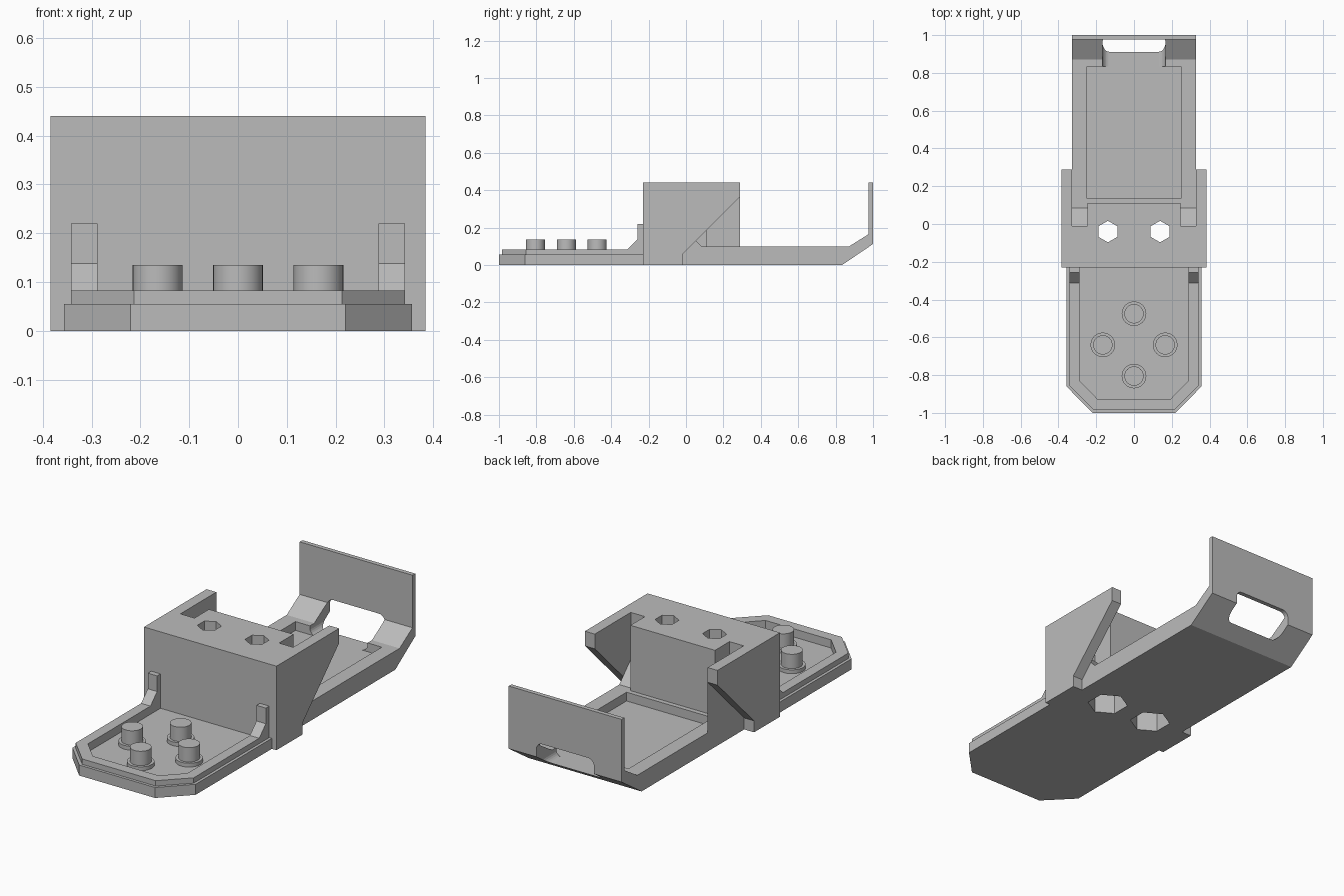
import bpy
import bmesh
from math import cos, sin, pi
from mathutils import Vector

cube = bpy.data.objects.get("Cube")
if cube:
    bpy.data.objects.remove(cube)

grey = bpy.data.materials.new("plain grey")
grey.use_nodes = True
COLOR = (0.5, 0.5, 0.5, 1)
grey.diffuse_color = COLOR
grey.node_tree.nodes["Principled BSDF"].inputs["Base Color"].default_value = COLOR


def prism(name, profile, axis, lo, hi):
    """Extrude a 2D profile along an axis; profile uses the other two axes in order."""
    def place(a, b, t):
        return {"x": (t, a, b), "y": (a, t, b), "z": (a, b, t)}[axis]
    bm = bmesh.new()
    face = bm.faces.new([bm.verts.new(place(a, b, lo)) for a, b in profile])
    new = bmesh.ops.extrude_face_region(bm, geom=[face])["geom"]
    bmesh.ops.translate(bm, vec=Vector(place(0, 0, hi - lo)),
                        verts=[v for v in new if isinstance(v, bmesh.types.BMVert)])
    bmesh.ops.recalc_face_normals(bm, faces=bm.faces)
    mesh = bpy.data.meshes.new(name)
    bm.to_mesh(mesh)
    bm.free()
    mesh.materials.append(grey)
    obj = bpy.data.objects.new(name, mesh)
    bpy.context.collection.objects.link(obj)
    return obj


def rect(a0, a1, b0, b1):
    return [(a0, b0), (a1, b0), (a1, b1), (a0, b1)]


def polygon(x, y, r, n, start=pi / 2):
    return [(x + r * cos(start + 2 * pi * i / n), y + r * sin(start + 2 * pi * i / n))
            for i in range(n)]


def mirrored(half):
    """Close a right-hand outline with its reflection."""
    return half + [(-x, y) for x, y in reversed(half)]


def rounded(x, z0, z1, r, steps=6):
    pts = []
    corners = [(x - r, z1 - r), (r - x, z1 - r), (r - x, z0 + r), (x - r, z0 + r)]
    for k, (cx, cz) in enumerate(corners):
        for i in range(steps + 1):
            a = (k + i / steps) * pi / 2
            pts.append((cx + r * cos(a), cz + r * sin(a)))
    return pts


def cut(obj, cutter):
    cutter.hide_render = True
    mod = obj.modifiers.new("cut", "BOOLEAN")
    mod.operation = "DIFFERENCE"
    mod.solver = "EXACT"
    mod.object = cutter
    bpy.context.view_layer.objects.active = obj
    bpy.ops.object.modifier_apply(modifier=mod.name)
    bpy.data.objects.remove(cutter)


def smooth(obj):
    bpy.ops.object.select_all(action="DESELECT")
    obj.select_set(True)
    bpy.context.view_layer.objects.active = obj
    bpy.ops.object.shade_smooth_by_angle()


# Front tray: chamfered base, stepped lip and a shared recess
def tray_outline(side, corner, front, nose):
    return mirrored([(side, -0.23), (side, corner), (nose, front)])


base = prism("front_tray_base", tray_outline(0.357, -0.86, -1, 0.22), "z", 0, 0.055)
lip = prism("front_tray_lip", tray_outline(0.342, -0.855, -0.985, 0.213), "z", 0.055, 0.083)
for part in (base, lip):
    cut(part, prism("recess", tray_outline(0.288, -0.83, -0.93, 0.19), "z", 0.04, 0.2))

# Four pegs with collars
for i, (x, y) in enumerate([(0, -0.475), (0.165, -0.64), (0, -0.805), (-0.165, -0.64)]):
    smooth(prism(f"peg_collar_{i}", polygon(x, y, 0.065, 40), "z", 0.04, 0.06))
    smooth(prism(f"peg_{i}", polygon(x, y, 0.051, 40), "z", 0.06, 0.135))

# Central block with a notched plan and side wings cut away underneath
block = prism("centre_block", mirrored([
    (0.384, -0.23), (0.384, 0.288), (0.327, 0.288),
    (0.327, -0.01), (0.245, -0.01), (0.245, 0.11)]), "z", 0, 0.44)
wing_cut = [(-0.015, -0.1), (-0.015, 0.06), (0.385, 0.46), (0.385, -0.1)]
for s in (-1, 1):
    lo, hi = sorted((s * 0.327, s * 0.5))
    cut(block, prism("wing_cut", wing_cut, "x", lo, hi))
cut(block, prism("under_cut", rect(-0.327, 0.327, -0.01, 0.2), "z", -0.1, 0.098))

# Rear tray with its upturned end wall, recess and rounded slot
rear = prism("rear_tray", [
    (-0.01, 0), (0.835, 0), (1, 0.112), (1, 0.44), (0.977, 0.44),
    (0.977, 0.165), (0.87, 0.098), (-0.01, 0.098)], "x", -0.327, 0.327)
cut(rear, prism("rear_recess", rect(-0.25, 0.25, 0.135, 0.833), "z", 0.052, 0.3))
cut(rear, prism("slot", rounded(0.167, 0.052, 0.187, 0.035), "y", 0.82, 1.1))

# Hexagonal holes with wider pockets from below
for x in (-0.138, 0.138):
    for part in (block, rear):
        cut(part, prism("pocket", polygon(x, -0.04, 0.1, 6), "z", -0.1, 0.34))
    cut(block, prism("bolt_hole", polygon(x, -0.04, 0.057, 6), "z", 0.3, 0.5))

# Corner gussets behind the block and upright clips in front of it
for side, s in (("left", 1), ("right", -1)):
    lo, hi = sorted((s * 0.245, s * 0.327))
    prism(f"{side}_gusset", [(-0.01, 0.098), (0.085, 0.098), (-0.01, 0.193)], "x", lo, hi)
    lo, hi = sorted((s * 0.288, s * 0.342))
    prism(f"{side}_clip", [(-0.23, 0.083), (-0.313, 0.083), (-0.258, 0.138),
                           (-0.258, 0.22), (-0.23, 0.22)], "x", lo, hi)
